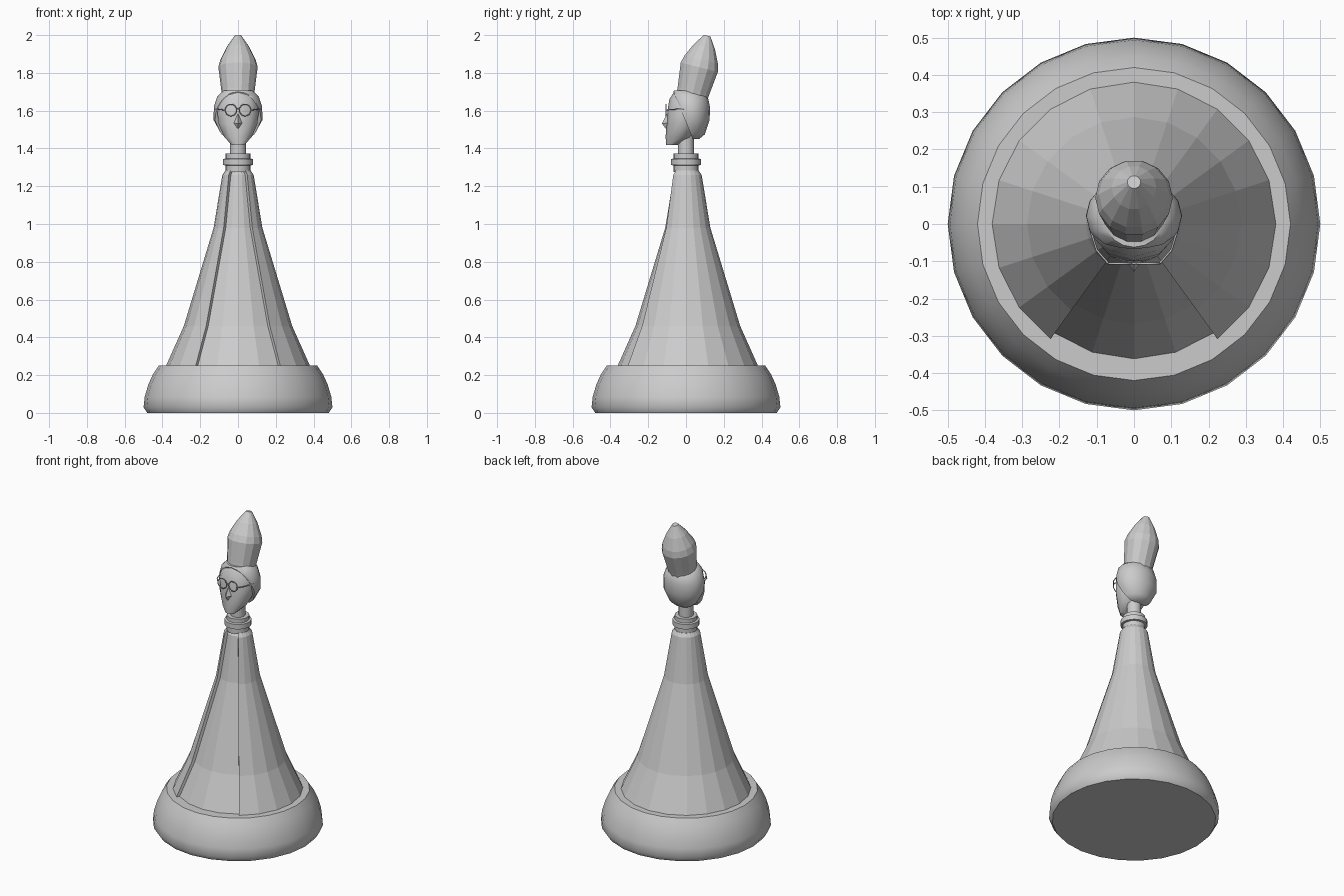
import bpy, bmesh
from math import sin, cos, pi, radians
from mathutils import Matrix, Vector

if "Cube" in bpy.data.objects:
    bpy.data.objects.remove(bpy.data.objects["Cube"])


def finish(name, bm, smooth=None, matrix=None):
    bmesh.ops.remove_doubles(bm, verts=bm.verts, dist=1e-5)
    bmesh.ops.recalc_face_normals(bm, faces=bm.faces)
    if matrix:
        bm.transform(matrix)
    me = bpy.data.meshes.new(name)
    bm.to_mesh(me)
    bm.free()
    ob = bpy.data.objects.new(name, me)
    bpy.context.collection.objects.link(ob)
    if smooth:
        bpy.ops.object.select_all(action='DESELECT')
        ob.select_set(True)
        bpy.context.view_layer.objects.active = ob
        bpy.ops.object.shade_smooth_by_angle(angle=radians(smooth))
    return ob


def lathe(name, profile, sides, smooth=None, matrix=None):
    """Revolve an (r, z) profile about z."""
    bm = bmesh.new()
    rows = [[bm.verts.new((r * cos(2 * pi * i / sides), r * sin(2 * pi * i / sides), z))
             for i in range(sides)] for r, z in profile]
    for a, b in zip(rows, rows[1:]):
        for i in range(sides):
            j = (i + 1) % sides
            bm.faces.new((a[i], a[j], b[j], b[i]))
    return finish(name, bm, smooth, matrix)


def loft(rings, sides):
    """Stack ellipses given as (z, half width, front y, back y)."""
    bm = bmesh.new()
    rows = []
    for z, w, f, b in rings:
        rows.append([bm.verts.new((w * sin(2 * pi * i / sides),
                                   (f + b) / 2 - (b - f) / 2 * cos(2 * pi * i / sides), z))
                     for i in range(sides)])
    for a, b in zip(rows, rows[1:]):
        for i in range(sides):
            j = (i + 1) % sides
            bm.faces.new((a[i], a[j], b[j], b[i]))
    bm.faces.new(rows[0])
    bm.faces.new(rows[-1])
    return bm


def wire(name, paths, radius):
    """Thin tubes along (points, cyclic) paths."""
    cu = bpy.data.curves.new(name, 'CURVE')
    cu.dimensions = '3D'
    cu.bevel_depth = radius
    cu.bevel_resolution = 1
    for pts, cyclic in paths:
        sp = cu.splines.new('POLY')
        sp.points.add(len(pts) - 1)
        for p, co in zip(sp.points, pts):
            p.co = (*co, 1)
        sp.use_cyclic_u = cyclic
    ob = bpy.data.objects.new(name, cu)
    bpy.context.collection.objects.link(ob)


# Rounded base
lathe("base", [(0, 0), (.48, 0), (.5, .03), (.494, .085), (.475, .15), (.45, .205),
               (.42, .25), (.34, .25), (0, .25)], 24, 50)

# Inner robe
outer = [(.383, .245), (.287, .46), (.129, .98), (.083, 1.26), (.068, 1.282)]
lathe("robe", [(0, .24)] + [(r - .019, z) for r, z in outer] + [(0, 1.282)], 20)

# Cloak, open at the front over four of its twenty segments
bm = bmesh.new()
section = outer + [(r - .022, z) for r, z in reversed(outer)]
rows = []
for k in range(17):
    a = radians(-54 + 18 * k)
    rows.append([bm.verts.new((r * cos(a), r * sin(a), z)) for r, z in section])
n = len(section)
for a, b in zip(rows, rows[1:]):
    for i in range(n):
        j = (i + 1) % n
        bm.faces.new((a[i], a[j], b[j], b[i]))
for row in (rows[0], rows[-1]):
    for i in range(n // 2 - 1):
        bm.faces.new((row[i], row[i + 1], row[n - 2 - i], row[n - 1 - i]))
finish("cloak", bm)

# Collar rings and neck
lathe("collar", [(0, 1.275), (.066, 1.275), (.066, 1.31), (.079, 1.312), (.079, 1.344),
                 (.066, 1.347), (.066, 1.372), (0, 1.372)], 20, 40)
lathe("neck", [(0, 1.36), (.043, 1.36), (.043, 1.5), (0, 1.5)], 12, 40)

# Face
finish("head", loft([(1.418, .035, -.105, -.045), (1.46, .076, -.108, .03),
                     (1.53, .108, -.104, .075), (1.60, .116, -.098, .085),
                     (1.66, .103, -.088, .085), (1.705, .07, -.06, .06)], 10), 45)

# Nose
bm = bmesh.new()
top, tip, low, l, r = [bm.verts.new(c) for c in (
    (0, -.092, 1.6), (0, -.128, 1.532), (0, -.1, 1.495), (-.026, -.092, 1.535), (.026, -.092, 1.535))]
for f in ((top, l, tip), (top, tip, r), (low, tip, l), (low, r, tip), (top, r, low, l)):
    bm.faces.new(f)
finish("nose", bm)

# Hair cap, cut along a sloping hairline
bm = loft([(1.45, .06, -.03, .07), (1.475, .088, -.06, .1), (1.55, .129, -.08, .125),
           (1.62, .128, -.085, .127), (1.675, .11, -.082, .115), (1.708, .075, -.062, .07)], 16)
bmesh.ops.bisect_plane(bm, geom=bm.verts[:] + bm.edges[:] + bm.faces[:],
                       plane_co=(0, -.05, 1.66), plane_no=(0, -.195, -.08), clear_outer=True)
bmesh.ops.holes_fill(bm, edges=[e for e in bm.edges if e.is_boundary], sides=0)
finish("hair", bm, 50)

# Tall tilted hat
tilt = Matrix.Translation(Vector((0, .032, 1.675))) @ Matrix.Rotation(radians(-14), 4, 'X')
lathe("hat", [(0, -.02), (.084, -.02), (.088, .03), (.104, .16), (.094, .2), (.06, .27),
              (.018, .332), (0, .332)], 14, None, tilt)

# Round glasses with bridge and side arms
gy, gz, gr = -.106, 1.603, .031
paths = [([(-.008, gy, gz + .004), (0, gy, gz + .008), (.008, gy, gz + .004)], False)]
for s in (-1, 1):
    paths.append(([(s * .038 + gr * cos(i * pi / 8), gy, gz + gr * sin(i * pi / 8))
                   for i in range(16)], True))
    paths.append(([(s * .069, gy, gz), (s * .1, -.07, gz + .004), (s * .119, -.01, gz + .006)], False))
wire("glasses", paths, .003)
